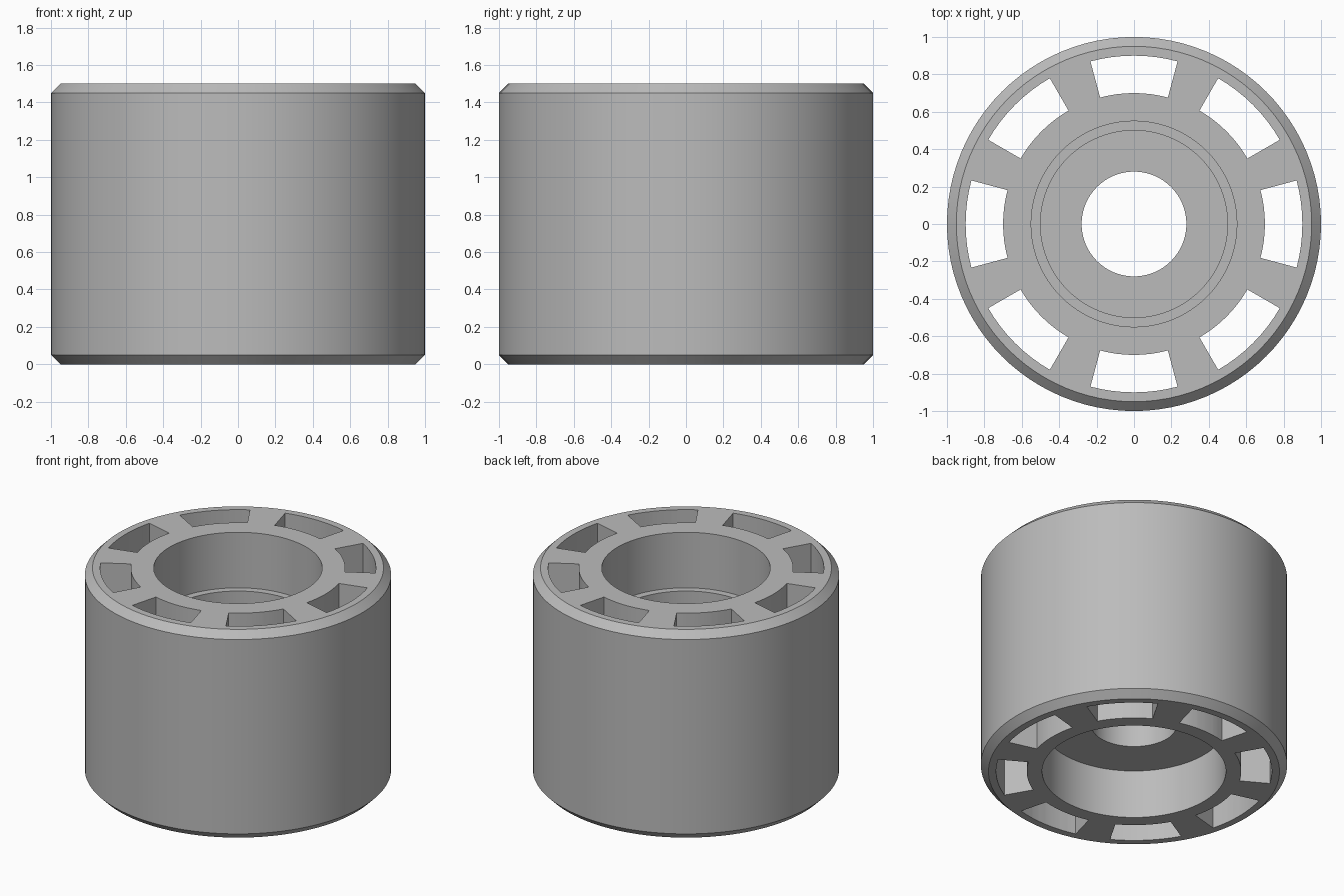
import bpy, bmesh
from math import sin, cos, pi, radians

cube = bpy.data.objects.get("Cube")
if cube:
    bpy.data.objects.remove(cube)

STEPS = 96           # segments around the full circle
SLOTS = 8

grey = bpy.data.materials.new("plain grey")
grey.use_nodes = True
colour = (0.5, 0.5, 0.5, 1)
grey.diffuse_color = colour
grey.node_tree.nodes["Principled BSDF"].inputs["Base Color"].default_value = colour


def ring_sweep(bm, profile, start, angle, steps):
    """Sweep a closed (radius, z) profile about z; cap the ends if open."""
    full = abs(angle - 2 * pi) < 1e-6
    rows = []
    for i in range(steps if full else steps + 1):
        a = start + angle * i / steps
        rows.append([bm.verts.new((r * cos(a), r * sin(a), z)) for r, z in profile])
    n = len(profile)
    for i in range(steps):
        a, b = rows[i], rows[(i + 1) % len(rows)]
        for j in range(n):
            k = (j + 1) % n
            bm.faces.new((a[j], b[j], b[k], a[k]))
    if not full:
        bm.faces.new(rows[0])
        bm.faces.new(rows[-1])


def to_object(bm, name):
    bmesh.ops.recalc_face_normals(bm, faces=bm.faces)
    mesh = bpy.data.meshes.new(name)
    bm.to_mesh(mesh)
    bm.free()
    mesh.materials.append(grey)
    obj = bpy.data.objects.new(name, mesh)
    bpy.context.collection.objects.link(obj)
    return obj


# Wheel body: chamfered rim, stepped upper bore, web with axle hole, lower recess
profile = [
    (0.60, 0), (0.95, 0), (1, 0.05), (1, 1.45), (0.95, 1.5), (0.55, 1.5),
    (0.55, 1.1), (0.50, 1.1), (0.50, 0.6), (0.28, 0.6), (0.28, 0.35), (0.60, 0.35),
]
bm = bmesh.new()
ring_sweep(bm, profile, 0, 2 * pi, STEPS)
body = to_object(bm, "wheel_body")

# Eight curved slots running right through
bm = bmesh.new()
slot = [(0.7, -0.1), (0.9, -0.1), (0.9, 1.6), (0.7, 1.6)]
for i in range(SLOTS):
    ring_sweep(bm, slot, 2 * pi * i / SLOTS - radians(15), radians(30), 8)
cutter = to_object(bm, "slot_cutter")
cutter.hide_render = True

cut = body.modifiers.new("slots", "BOOLEAN")
cut.operation = "DIFFERENCE"
cut.solver = "EXACT"
cut.object = cutter

bpy.ops.object.select_all(action="DESELECT")
body.select_set(True)
bpy.context.view_layer.objects.active = body
bpy.ops.object.modifier_apply(modifier=cut.name)
bpy.data.objects.remove(cutter)
bpy.ops.object.shade_smooth_by_angle(angle=radians(30))
